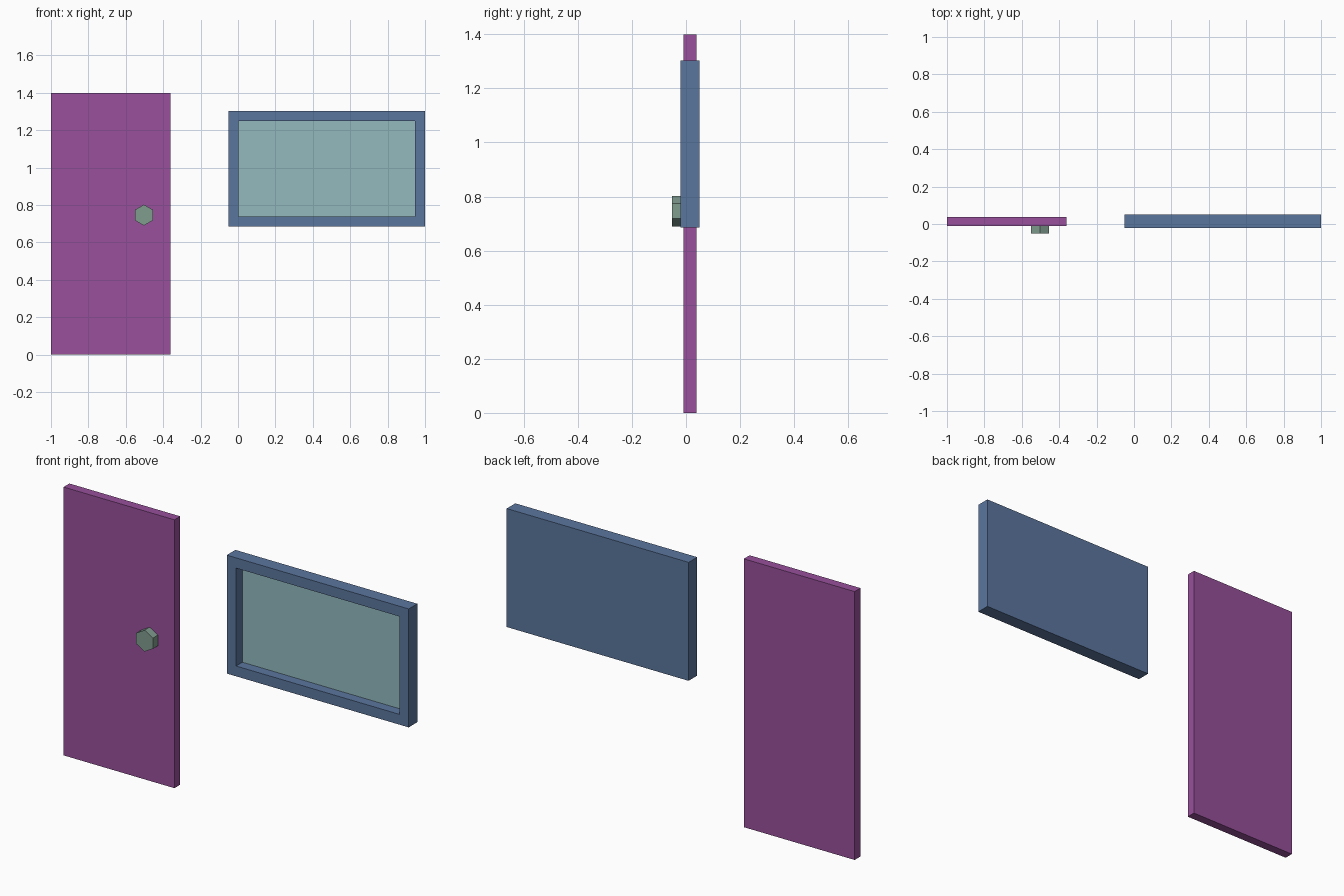
import bpy
import bmesh
from math import radians
from mathutils import Matrix, Vector

cube = bpy.data.objects.get("Cube")
if cube:
    bpy.data.objects.remove(cube, do_unlink=True)


def linear(c):
    c /= 255
    return c / 12.92 if c <= 0.04045 else ((c + 0.055) / 1.055) ** 2.4


def material(name, r, g, b):
    mat = bpy.data.materials.new(name)
    mat.use_nodes = True
    color = (linear(r), linear(g), linear(b), 1)
    mat.diffuse_color = color
    mat.node_tree.nodes["Principled BSDF"].inputs["Base Color"].default_value = color
    return mat


def finish(name, bm, *mats):
    bmesh.ops.recalc_face_normals(bm, faces=bm.faces)
    mesh = bpy.data.meshes.new(name)
    bm.to_mesh(mesh)
    bm.free()
    for mat in mats:
        mesh.materials.append(mat)
    obj = bpy.data.objects.new(name, mesh)
    bpy.context.collection.objects.link(obj)
    return obj


def box(low, high):
    low, high = Vector(low), Vector(high)
    bm = bmesh.new()
    place = Matrix.Translation((low + high) / 2) @ Matrix.Diagonal((high - low).to_4d())
    bmesh.ops.create_cube(bm, size=1, matrix=place)
    return bm


purple = material("purple door", 152, 80, 155)
blue = material("blue frame", 91, 118, 158)
teal = material("pale teal glass", 147, 186, 190)
green = material("grey green knob", 128, 156, 143)

# Door slab
finish("door", box((-1, -0.01, 0), (-0.36, 0.038, 1.4)), purple)

# Hexagonal knob, standing on a corner
bm = bmesh.new()
turn = Matrix.Rotation(radians(90), 4, "X") @ Matrix.Rotation(radians(30), 4, "Z")
bmesh.ops.create_cone(bm, cap_ends=True, segments=6, radius1=0.056, radius2=0.056,
                      depth=0.041, matrix=Matrix.Translation((-0.503, -0.031, 0.746)) @ turn)
# Keep two corners pointing straight up and down
if max(v.co.z for v in bm.verts) < 0.8:
    bmesh.ops.rotate(bm, verts=bm.verts, cent=(-0.503, -0.031, 0.746),
                     matrix=Matrix.Rotation(radians(30), 3, "Y"))
finish("door_knob", bm, green)

# Window: inset the front face and sink the pane
bm = box((-0.05, -0.021, 0.685), (1, 0.05, 1.303))
front = min(bm.faces, key=lambda f: f.calc_center_median().y)
bmesh.ops.inset_region(bm, faces=[front], thickness=0.076)
pane = bmesh.ops.extrude_face_region(bm, geom=[front])
bmesh.ops.delete(bm, geom=[front], context="FACES_ONLY")
glass = next(g for g in pane["geom"] if isinstance(g, bmesh.types.BMFace))
bmesh.ops.translate(bm, verts=glass.verts, vec=(0, 0.052, 0))
glass.material_index = 1
finish("window", bm, blue, teal)
